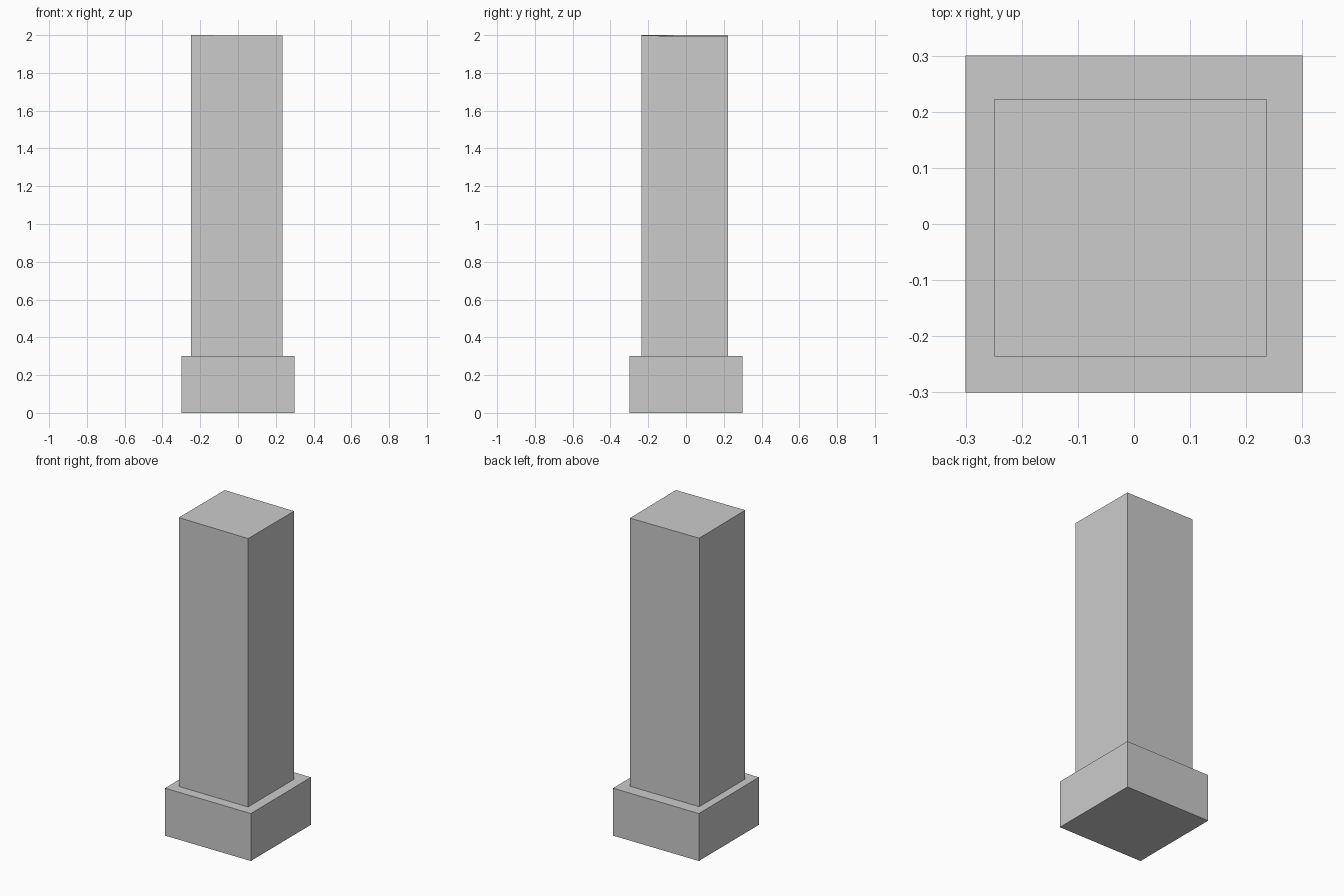
import bpy

if "Cube" in bpy.data.objects:
    bpy.data.objects.remove(bpy.data.objects["Cube"])


def box(name, x, y, z):
    """Add a box spanning the given (min, max) ranges."""
    spans = (x, y, z)
    bpy.ops.mesh.primitive_cube_add(size=1, location=[(a + b) / 2 for a, b in spans])
    obj = bpy.context.object
    obj.name = name
    obj.scale = [b - a for a, b in spans]
    bpy.ops.object.transform_apply(location=True, rotation=False, scale=True)
    return obj


# Square plinth
box("base", (-0.3, 0.3), (-0.3, 0.3), (0, 0.3))

# Tall shaft, slightly off-centre
shaft = box("shaft", (-0.249, 0.236), (-0.236, 0.223), (0.3, 2.0))

# The top leans very slightly down to the right and back
for v in shaft.data.vertices:
    if v.co.z > 1:
        v.co.z -= 0.003 * (v.co.x > 0) + 0.002 * (v.co.y > 0)
